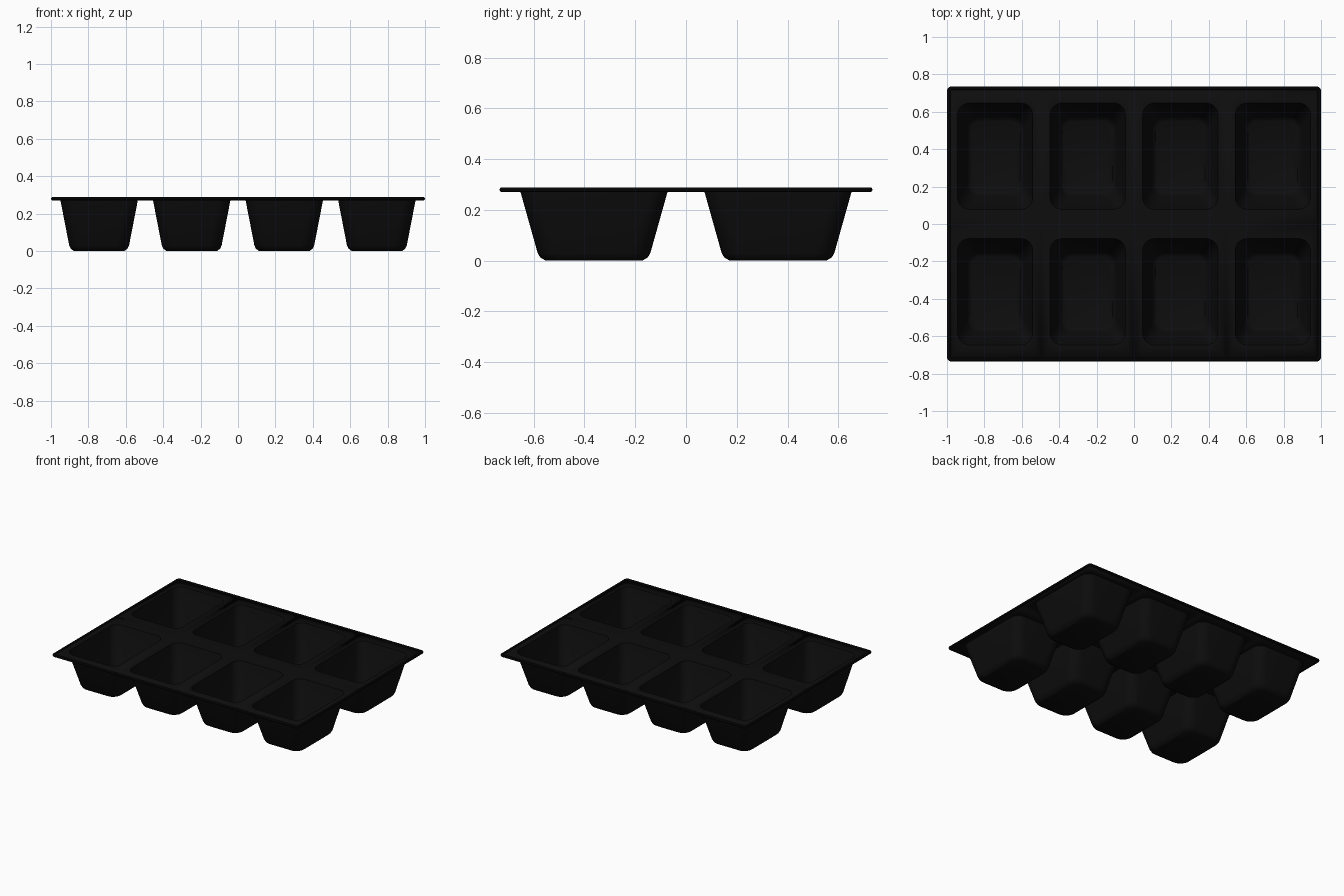
import bpy, bmesh, math

if "Cube" in bpy.data.objects:
    bpy.data.objects.remove(bpy.data.objects["Cube"], do_unlink=True)

plastic = bpy.data.materials.new("black_plastic")
color = (0.004, 0.004, 0.004, 1)
plastic.diffuse_color = color
plastic.use_nodes = True
bsdf = plastic.node_tree.nodes["Principled BSDF"]
bsdf.inputs["Base Color"].default_value = color

CELL_X, CELL_Y = 0.2475, 0.3625   # half size of one cup's cell
SHEET_Z = 0.272
STEPS = 8                         # segments in each rounded corner


def rounded_rect(cx, cy, hx, hy, r, z):
    """Counter-clockwise outline; a zero radius stacks points on the corner."""
    pts = []
    for k, (sx, sy) in enumerate([(1, 1), (-1, 1), (-1, -1), (1, -1)]):
        for i in range(STEPS + 1):
            a = (k + i / STEPS) * math.pi / 2
            pts.append((cx + sx * (hx - r) + r * math.cos(a),
                        cy + sy * (hy - r) + r * math.sin(a), z))
    return pts


def finish(obj):
    bpy.ops.object.select_all(action="DESELECT")
    obj.select_set(True)
    bpy.context.view_layer.objects.active = obj
    bpy.ops.object.shade_smooth_by_angle(angle=math.radians(35))


# Cup section: half width, half depth, corner radius, height
SECTION = [
    (CELL_X, CELL_Y, 0, SHEET_Z),
    (0.207, 0.29, 0.07, SHEET_Z),
    (0.16, 0.222, 0.075, 0.03),
    (0.152, 0.212, 0.072, 0.013),
    (0.135, 0.19, 0.06, 0.0),
]

# Tray sheet with eight tapered cups
bm = bmesh.new()
for col in (-3, -1, 1, 3):
    for row in (-1, 1):
        loops = [[bm.verts.new(p) for p in
                  rounded_rect(col * CELL_X, row * CELL_Y, *s)] for s in SECTION]
        for outer, inner in zip(loops, loops[1:]):
            n = len(outer)
            for i in range(n):
                j = (i + 1) % n
                bm.faces.new((outer[i], outer[j], inner[j], inner[i]))
        bm.faces.new(loops[-1])
bmesh.ops.remove_doubles(bm, verts=bm.verts, dist=0.0005)
mesh = bpy.data.meshes.new("cup_tray")
bm.to_mesh(mesh)
bm.free()
mesh.materials.append(plastic)
tray = bpy.data.objects.new("cup_tray", mesh)
bpy.context.collection.objects.link(tray)
shell = tray.modifiers.new("wall_thickness", "SOLIDIFY")
shell.thickness = 0.01
shell.offset = 1
finish(tray)

# Rolled bead around the edge of the tray
curve = bpy.data.curves.new("rim_bead", "CURVE")
curve.dimensions = "3D"
curve.bevel_depth = 0.0095
curve.bevel_resolution = 3
curve.use_fill_caps = False
path = rounded_rect(0, 0, 0.9905, 0.7255, 0.015, 0.28)
spline = curve.splines.new("POLY")
spline.points.add(len(path) - 1)
for point, co in zip(spline.points, path):
    point.co = (*co, 1)
spline.use_cyclic_u = True
curve.materials.append(plastic)
rim = bpy.data.objects.new("rim_bead", curve)
bpy.context.collection.objects.link(rim)
bpy.ops.object.select_all(action="DESELECT")
rim.select_set(True)
bpy.context.view_layer.objects.active = rim
bpy.ops.object.convert(target="MESH")
finish(bpy.context.view_layer.objects.active)
